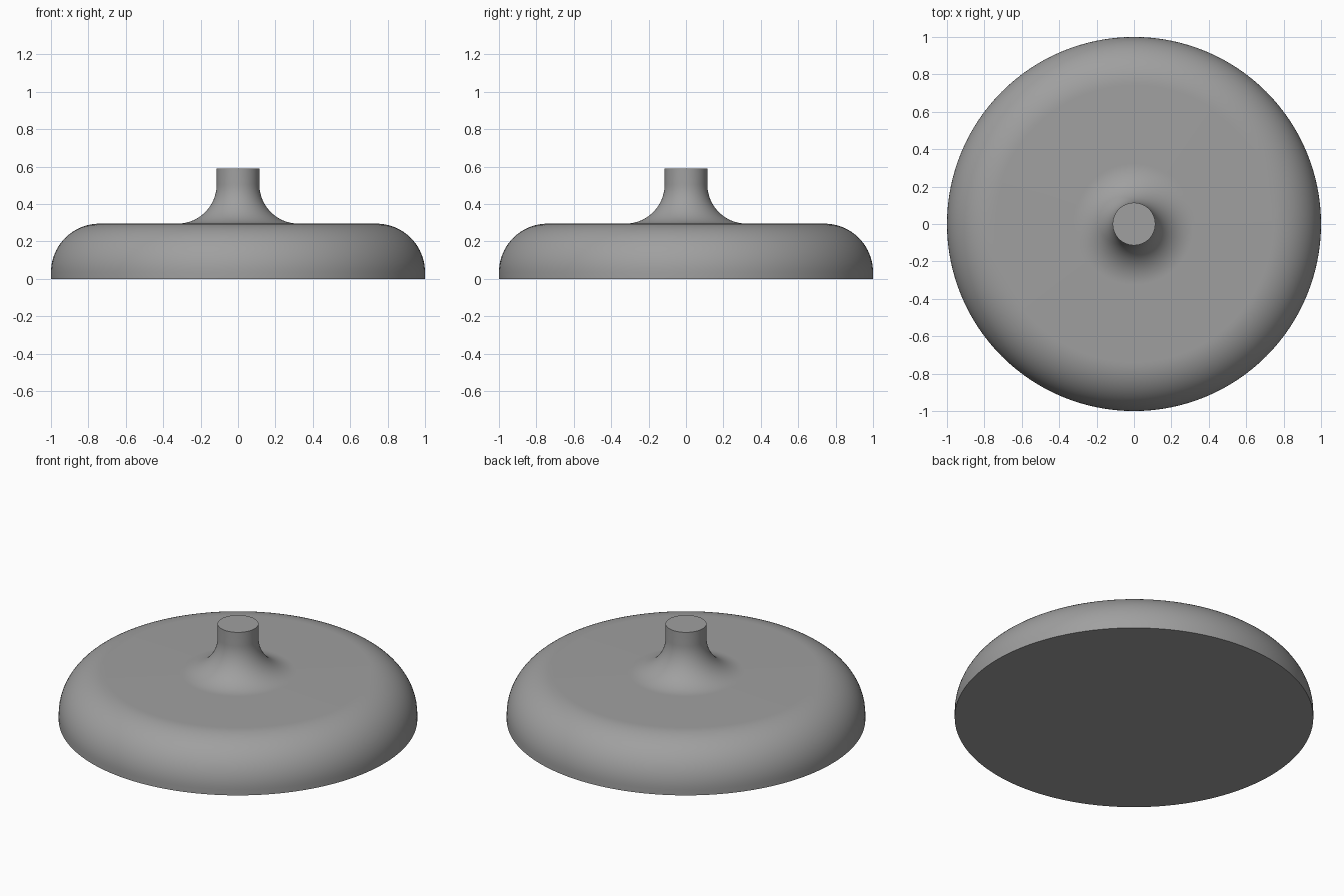
import bpy, bmesh, math

if "Cube" in bpy.data.objects:
    bpy.data.objects.remove(bpy.data.objects["Cube"])

SEGMENTS = 128
BASE_TOP = 0.295
STEM_TOP = 0.59
STEM_R = 0.114
ROUND_R = 0.26      # rounded shoulder of the base
FILLET_R = 0.21     # flare where the stem meets the base


def arc(cx, cz, r, start, end, steps=20):
    """Points (radius, height) along a circular arc, angles in degrees."""
    angles = [math.radians(start + (end - start) * i / steps) for i in range(steps + 1)]
    return [(cx + r * math.cos(a), cz + r * math.sin(a)) for a in angles]


# Half profile from the bottom rim up to the stem top
profile = [(1.0, 0.0)]
profile += arc(1.0 - ROUND_R, BASE_TOP - ROUND_R, ROUND_R, 0, 90)
profile += arc(STEM_R + FILLET_R, BASE_TOP + FILLET_R, FILLET_R, 270, 180)
profile += [(STEM_R, STEM_TOP)]

# Revolve the profile and cap both ends
bm = bmesh.new()
rings = []
for r, z in profile:
    ring = []
    for i in range(SEGMENTS):
        a = 2 * math.pi * i / SEGMENTS
        ring.append(bm.verts.new((r * math.cos(a), r * math.sin(a), z)))
    rings.append(ring)
for low, high in zip(rings, rings[1:]):
    for i in range(SEGMENTS):
        j = (i + 1) % SEGMENTS
        bm.faces.new((low[i], low[j], high[j], high[i]))
bm.faces.new(rings[0][::-1])
bm.faces.new(rings[-1])

mesh = bpy.data.meshes.new("rounded_base_with_stem")
bm.to_mesh(mesh)
bm.free()
body = bpy.data.objects.new("rounded_base_with_stem", mesh)
bpy.context.collection.objects.link(body)

# Plain grey finish
grey = bpy.data.materials.new("grey")
grey.diffuse_color = (0.35, 0.35, 0.35, 1.0)
grey.use_nodes = True
grey.node_tree.nodes["Principled BSDF"].inputs["Base Color"].default_value = grey.diffuse_color
mesh.materials.append(grey)

# Smooth sides with crisp cap edges
bpy.context.view_layer.objects.active = body
body.select_set(True)
bpy.ops.object.shade_smooth_by_angle(angle=math.radians(30))
